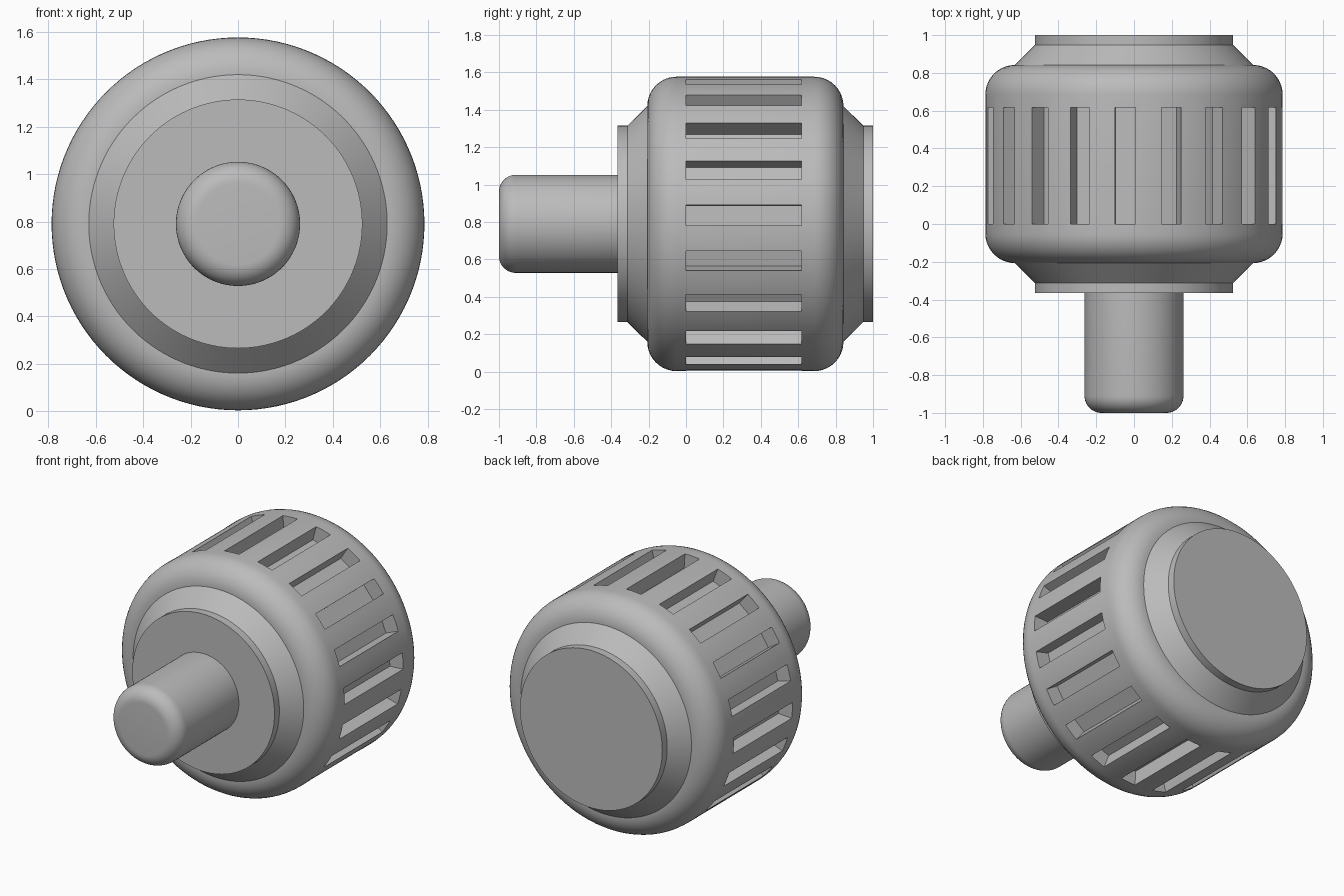
import bpy
import bmesh
from math import cos, sin, pi, radians
from mathutils import Matrix, Vector

cube = bpy.data.objects.get("Cube")
if cube:
    bpy.data.objects.remove(cube, do_unlink=True)

AXIS_Z = 0.79       # height of the shared axis, which runs along y
RADIUS = 0.787
FILLET = 0.157
FRONT, BACK = -0.207, 0.842   # ends of the housing
SEGMENTS = 120
SLOTS = 20

grey = bpy.data.materials.new("plain_grey")
grey.use_nodes = True
colour = (0.5, 0.5, 0.5, 1)
grey.diffuse_color = colour
grey.node_tree.nodes["Principled BSDF"].inputs["Base Color"].default_value = colour


def make_object(name, bm):
    bmesh.ops.recalc_face_normals(bm, faces=bm.faces)
    mesh = bpy.data.meshes.new(name)
    bm.to_mesh(mesh)
    bm.free()
    mesh.materials.append(grey)
    obj = bpy.data.objects.new(name, mesh)
    bpy.context.collection.objects.link(obj)
    obj.location.z = AXIS_Z
    return obj


def activate(obj):
    bpy.ops.object.select_all(action='DESELECT')
    obj.select_set(True)
    bpy.context.view_layer.objects.active = obj


def smooth(obj):
    activate(obj)
    bpy.ops.object.shade_smooth_by_angle(angle=radians(30))


def lathe(name, profile):
    """Revolve (radius, y) points around the y axis and cap both ends."""
    bm = bmesh.new()
    rings = []
    for r, y in profile:
        rings.append([bm.verts.new((r * cos(2 * pi * i / SEGMENTS), y,
                                    r * sin(2 * pi * i / SEGMENTS)))
                      for i in range(SEGMENTS)])
    for a, b in zip(rings, rings[1:]):
        for i in range(SEGMENTS):
            j = (i + 1) % SEGMENTS
            bm.faces.new((a[i], a[j], b[j], b[i]))
    bm.faces.new(rings[0])
    bm.faces.new(rings[-1])
    return make_object(name, bm)


def arc(r, y, size, start, steps=10):
    """Quarter circle of profile points around (r, y)."""
    return [(r + size * cos(start + pi / 2 * i / steps),
             y + size * sin(start + pi / 2 * i / steps)) for i in range(steps + 1)]


# Rounded housing
inner = RADIUS - FILLET
housing = lathe("housing", arc(inner, FRONT + FILLET, FILLET, -pi / 2)
                + arc(inner, BACK - FILLET, FILLET, 0))

# Ring of grip slots cut into the housing
bm = bmesh.new()
for i in range(SLOTS):
    turn = Matrix.Rotation(-(radians(3.4) + 2 * pi * i / SLOTS), 4, 'Y')
    place = Matrix.Translation(Vector((0.787, 0.309, 0)))
    size = Matrix.Diagonal((0.2, 0.617, 0.108, 1))
    bmesh.ops.create_cube(bm, size=1, matrix=turn @ place @ size)
cutter = make_object("slot_cutter", bm)
cutter.hide_render = True
cut = housing.modifiers.new("slots", 'BOOLEAN')
cut.operation = 'DIFFERENCE'
cut.solver = 'EXACT'
cut.object = cutter
activate(housing)
bpy.ops.object.modifier_apply(modifier=cut.name)
bpy.data.objects.remove(cutter, do_unlink=True)
smooth(housing)

# Stepped collars at both ends, sunk slightly into the housing
for name, end, side in (("front_collar", FRONT, -1), ("back_collar", BACK, 1)):
    smooth(lathe(name, [(0.6, end - side * 0.05), (inner, end),
                        (0.525, end + side * 0.106), (0.525, end + side * 0.158)]))

# Shaft with a rounded tip
smooth(lathe("shaft", arc(0.262 - 0.09, -0.91, 0.09, -pi / 2) + [(0.262, -0.3)]))
